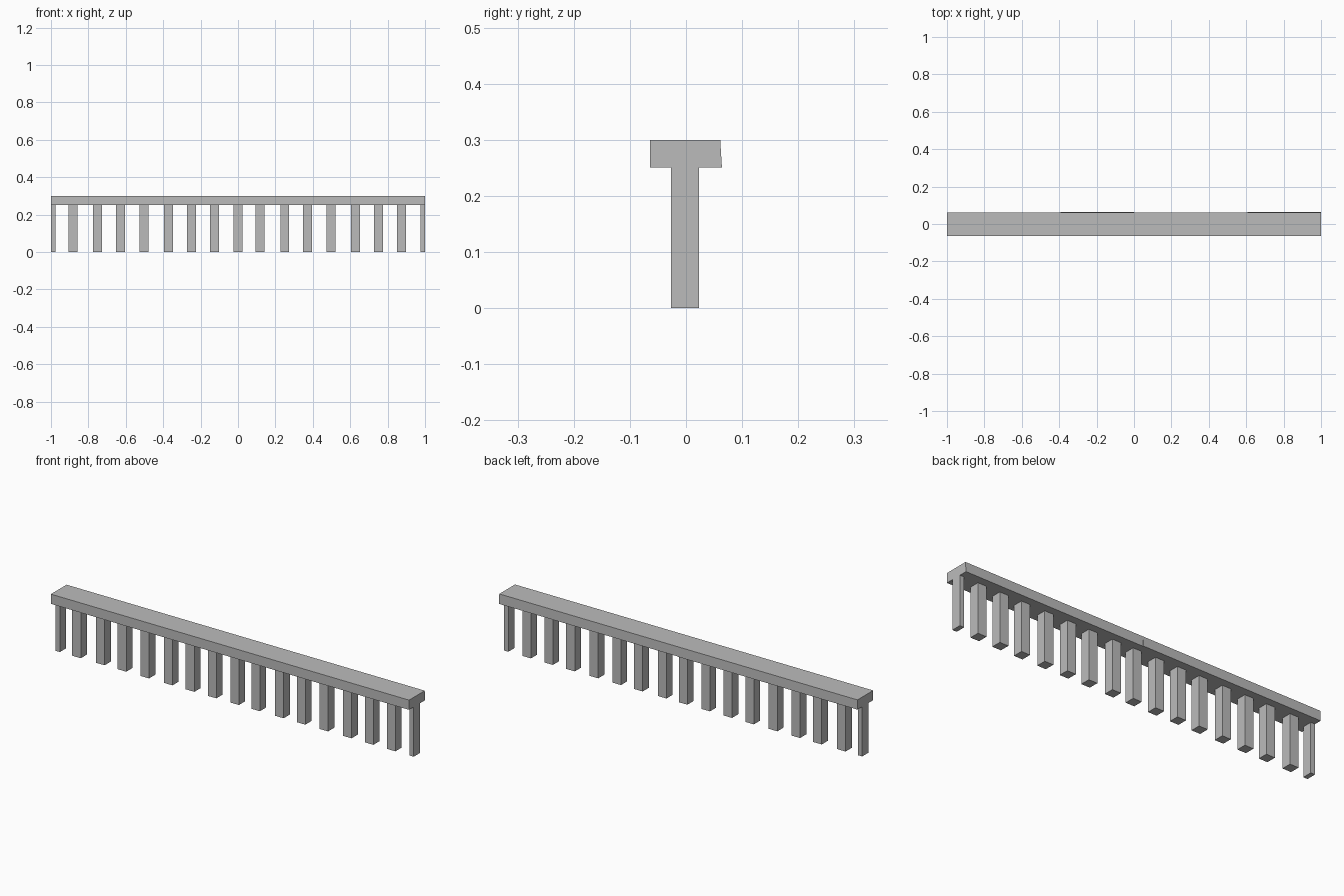
import bpy
import bmesh

cube = bpy.data.objects.get("Cube")
if cube:
    bpy.data.objects.remove(cube, do_unlink=True)

# Single stone colour
stone = bpy.data.materials.new("grey_stone")
stone.use_nodes = True
stone.diffuse_color = (0.5, 0.5, 0.5, 1)
stone.node_tree.nodes["Principled BSDF"].inputs["Base Color"].default_value = (0.5, 0.5, 0.5, 1)


def box(name, low, high):
    """Axis-aligned box between two corners."""
    bm = bmesh.new()
    bmesh.ops.create_cube(bm, size=1)
    for v in bm.verts:
        v.co = [a if c < 0 else b for c, a, b in zip(v.co, low, high)]
    mesh = bpy.data.meshes.new(name)
    bm.to_mesh(mesh)
    bm.free()
    mesh.materials.append(stone)
    obj = bpy.data.objects.new(name, mesh)
    bpy.context.collection.objects.link(obj)
    return obj


RAIL_BOTTOM, HEIGHT = 0.251, 0.3
POST_FRONT, POST_BACK = -0.027, 0.023
HALF = 0.024


def post(name, x0, x1):
    box(name, (x0, POST_FRONT, 0), (x1, POST_BACK, RAIL_BOTTOM))


# Two identical rail sections, the lower back edge flaring slightly at one end
for side, start in (("right", -1), ("left", 0)):
    rail = box(f"{side}_rail", (start, -0.064, RAIL_BOTTOM), (start + 1, 0.061, HEIGHT))
    for v in rail.data.vertices:
        if v.co.y > 0 and v.co.z < HEIGHT - 0.01 and v.co.x > start + 0.5:
            v.co.y = 0.064

    # Balusters of this section
    for i, offset in enumerate((0.117, 0.25, 0.371, 0.498, 0.629, 0.751, 0.874)):
        x = start + offset
        post(f"{side}_post_{i + 1}", x - HALF, x + HALF)

# Middle post and the half posts at the ends
post("middle_post", -HALF, HALF)
post("right_end_post", -1, -1 + HALF)
post("left_end_post", 1 - HALF, 1)
